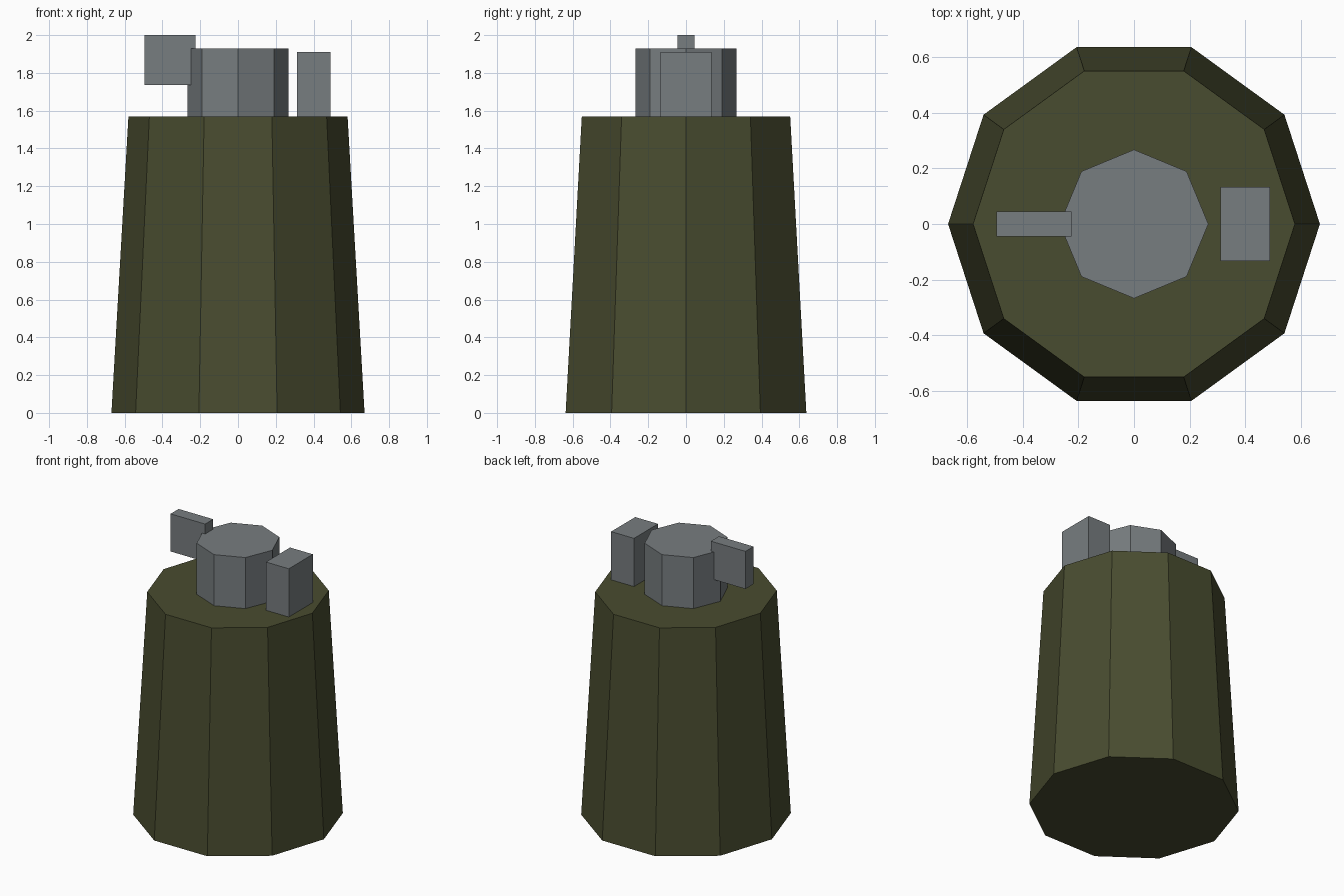
import bpy

if "Cube" in bpy.data.objects:
    bpy.data.objects.remove(bpy.data.objects["Cube"])


def material(name, color):
    m = bpy.data.materials.new(name)
    m.diffuse_color = (*color, 1)
    m.use_nodes = True
    m.node_tree.nodes["Principled BSDF"].inputs["Base Color"].default_value = m.diffuse_color
    return m


olive = material("olive_green", (0.066, 0.072, 0.029))
steel = material("steel_grey", (0.185, 0.205, 0.215))
BODY_TOP = 1.57


def finish(name, mat):
    ob = bpy.context.object
    ob.name = name
    ob.data.materials.append(mat)
    return ob


def prism(name, sides, r_bottom, r_top, z0, z1, mat):
    """Flat-sided tapered column with a corner on the +x axis."""
    bpy.ops.mesh.primitive_cone_add(vertices=sides, radius1=r_bottom, radius2=r_top,
                                    depth=z1 - z0, location=(0, 0, (z0 + z1) / 2))
    ob = finish(name, mat)
    # the primitive starts with a corner on +y; turn it to +x
    ob.rotation_euler.z = -1.5707963
    return ob


def block(name, x0, x1, half_y, z0, z1, mat):
    bpy.ops.mesh.primitive_cube_add(size=1, location=((x0 + x1) / 2, 0, (z0 + z1) / 2))
    ob = finish(name, mat)
    ob.scale = (x1 - x0, 2 * half_y, z1 - z0)
    return ob


# Tapered ten-sided canister and its eight-sided cap
prism("canister_body", 10, 0.67, 0.58, 0, BODY_TOP, olive)
prism("cap", 8, 0.268, 0.268, BODY_TOP, 1.93, steel)

# Thin lever let into the cap, and the upright block beside it
block("lever", -0.495, -0.225, 0.045, 1.735, 2.0, steel)
block("side_block", 0.312, 0.49, 0.134, BODY_TOP, 1.91, steel)
